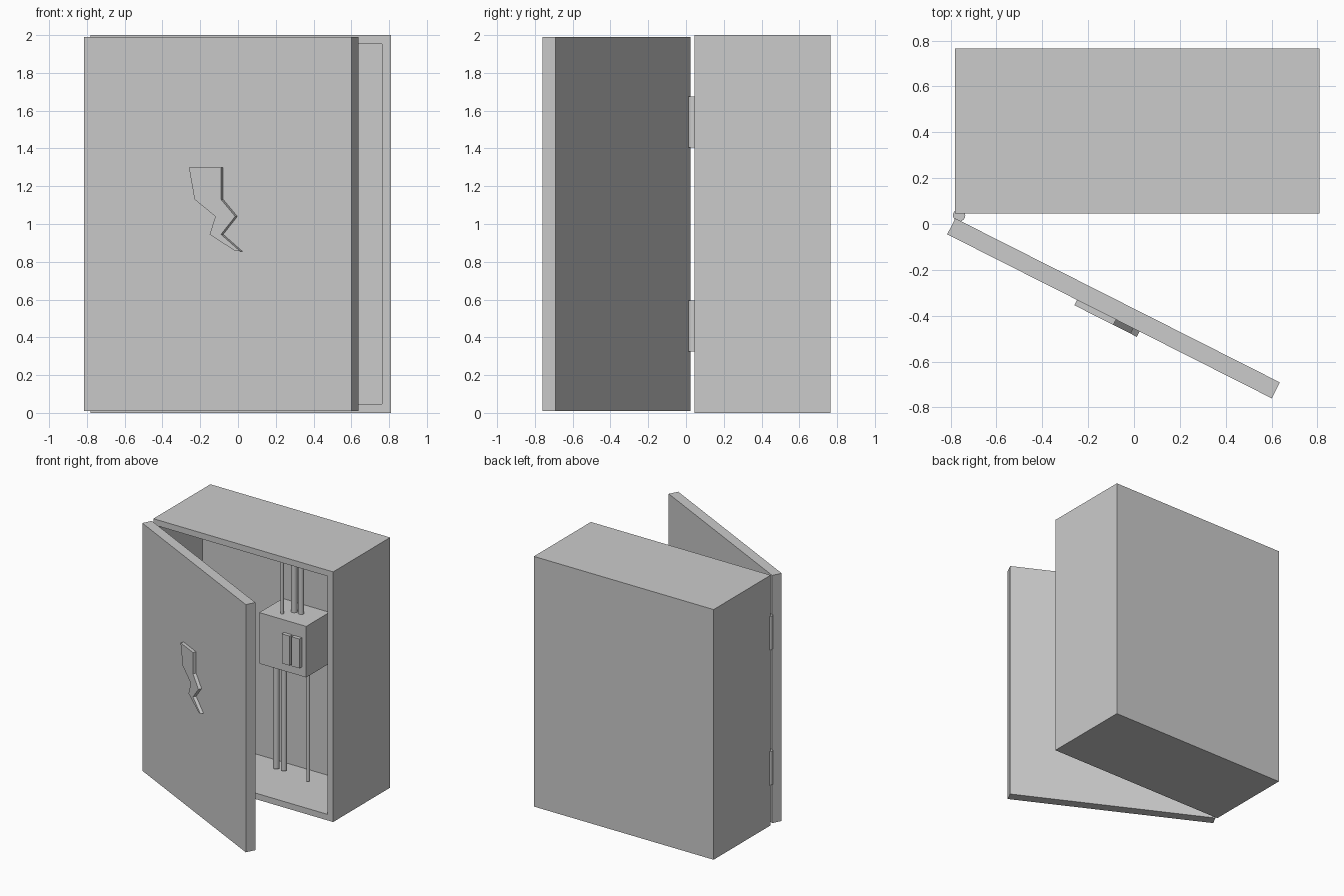
import bpy, bmesh, math
from mathutils import Matrix, Vector

if "Cube" in bpy.data.objects:
    bpy.data.objects.remove(bpy.data.objects["Cube"])


def prism(name, pts, depth, matrix=Matrix()):
    """Extrude a local XZ outline along local +Y by depth."""
    bm = bmesh.new()
    face = bm.faces.new([bm.verts.new((x, 0, z)) for x, z in pts])
    ext = bmesh.ops.extrude_face_region(bm, geom=[face])
    moved = [v for v in ext["geom"] if isinstance(v, bmesh.types.BMVert)]
    bmesh.ops.translate(bm, vec=(0, depth, 0), verts=moved)
    bmesh.ops.recalc_face_normals(bm, faces=bm.faces)
    mesh = bpy.data.meshes.new(name)
    bm.to_mesh(mesh)
    bm.free()
    obj = bpy.data.objects.new(name, mesh)
    obj.matrix_world = matrix
    bpy.context.collection.objects.link(obj)
    return obj


def box(name, x0, x1, y0, y1, z0, z1, matrix=Matrix()):
    return prism(name, [(x0, z0), (x1, z0), (x1, z1), (x0, z1)], y1 - y0,
                 matrix @ Matrix.Translation((0, y0, 0)))


def rod(name, x, y, z0, z1, radius, sides=16):
    bpy.ops.mesh.primitive_cylinder_add(vertices=sides, radius=radius, depth=z1 - z0,
                                        location=(x, y, (z0 + z1) / 2))
    obj = bpy.context.object
    obj.name = name
    bpy.ops.object.shade_smooth_by_angle(angle=math.radians(40))
    return obj


# Cabinet: solid block whose front face is inset and pushed in to form the cavity
cabinet = box("cabinet", -0.78, 0.81, 0.045, 0.765, 0, 2)
bm = bmesh.new()
bm.from_mesh(cabinet.data)
front = min(bm.faces, key=lambda f: f.calc_center_median().y)
bmesh.ops.inset_region(bm, faces=[front], thickness=0.068)
ext = bmesh.ops.extrude_face_region(bm, geom=[front])
bmesh.ops.translate(bm, vec=(0, 0.55, 0),
                    verts=[v for v in ext["geom"] if isinstance(v, bmesh.types.BMVert)])
if front.is_valid:
    bmesh.ops.delete(bm, geom=[front], context='FACES_ONLY')
bmesh.ops.recalc_face_normals(bm, faces=bm.faces)
bm.to_mesh(cabinet.data)
bm.free()

# Door, swung open about its left edge
angle = math.atan2(-0.715, 1.415)
swing = Matrix.Translation((-0.815, -0.045, 0)) @ Matrix.Rotation(angle, 4, 'Z')
box("door", 0, 1.587, 0, 0.078, 0.01, 1.99, swing)

# Raised warning bolt; outline is given as seen from the front, then unprojected onto the door
outline = [(-0.26, 1.30), (-0.09, 1.30), (-0.09, 1.13), (-0.015, 1.04), (-0.09, 0.945),
           (0.012, 0.855), (-0.02, 0.86), (-0.15, 0.945), (-0.12, 1.04), (-0.23, 1.13)]
raise_by = 0.026
shift = -0.815 + raise_by * math.sin(angle)
bolt = [((x - shift) / math.cos(angle), z) for x, z in outline]
prism("warning_bolt", bolt, raise_by, swing @ Matrix.Translation((0, -raise_by, 0)))

# Hinges
for i, z in enumerate((0.325, 1.405)):
    rod(f"hinge_{i + 1}", -0.763, 0.038, z, z + 0.27, 0.027)

# Breaker unit with two switches
box("breaker_unit", -0.022, 0.393, 0.30, 0.60, 0.947, 1.355)
for i, x in enumerate((0.198, 0.284)):
    box(f"switch_{i + 1}", x, x + 0.07, 0.27, 0.31, 1.02, 1.255)

# Conduits above and below the breaker unit: x, y, radius
for i, (x, y, r) in enumerate([(0.12, 0.385, 0.013), (0.175, 0.46, 0.023), (0.232, 0.465, 0.023)]):
    rod(f"upper_conduit_{i + 1}", x, y, 1.35, 1.94, r)
for i, (x, y, r) in enumerate([(0.02, 0.455, 0.023), (0.085, 0.46, 0.023), (0.337, 0.405, 0.013)]):
    rod(f"lower_conduit_{i + 1}", x, y, 0.065, 0.95, r)
